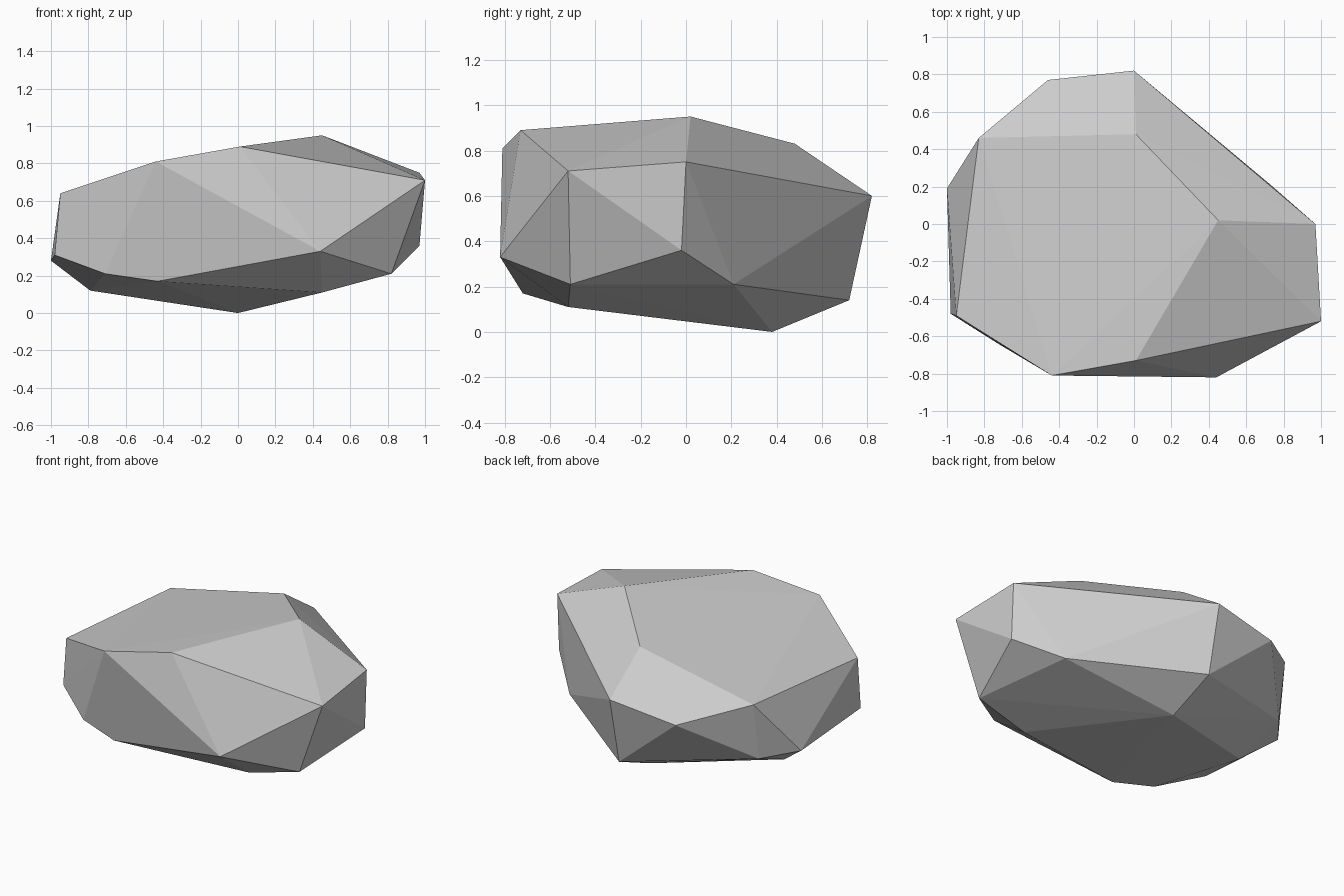
import bpy
import bmesh

# Remove the default object
default_cube = bpy.data.objects.get("Cube")
if default_cube:
    bpy.data.objects.remove(default_cube, do_unlink=True)


def make_material(name, value):
    """Plain grey material, visible in the viewport and in renders."""
    colour = (value, value, value, 1)
    material = bpy.data.materials.new(name)
    material.use_nodes = True
    material.diffuse_color = colour
    shader = next(node for node in material.node_tree.nodes
                  if node.type == "BSDF_PRINCIPLED")
    shader.inputs["Base Color"].default_value = colour
    return material


def make_boulder(name, corner_groups, material):
    """Wrap a faceted convex skin around the chiselled corners."""
    mesh = bpy.data.meshes.new(name)
    skin = bmesh.new()
    for group in corner_groups:
        for corner in group:
            skin.verts.new(corner)
    hull = bmesh.ops.convex_hull(skin, input=skin.verts[:])
    # Discard any corner that ended up inside the skin
    loose = [item for item in hull["geom_interior"]
             if isinstance(item, bmesh.types.BMVert)]
    bmesh.ops.delete(skin, geom=loose, context="VERTS")
    bmesh.ops.recalc_face_normals(skin, faces=skin.faces[:])
    for face in skin.faces:
        face.smooth = False
    skin.to_mesh(mesh)
    skin.free()
    mesh.materials.append(material)
    boulder = bpy.data.objects.new(name, mesh)
    bpy.context.scene.collection.objects.link(boulder)
    return boulder


# Corners of the broad sloping top
crown = [
    (.45, .02, .95), (.01, .48, .83), (.01, -.73, .89),
    (-.44, -.81, .81), (-.95, -.49, .64), (-.83, .46, .65),
]

# Upper rim on the left and back
rim = [
    (.97, 0, .75), (1, -.52, .71), (0, .82, .6), (-.46, .77, .53),
]

# Widest belt
belt = [
    (.97, -.02, .36), (.44, -.82, .33), (-.98, -.48, .31),
    (-1, .19, .28), (-.83, .4, .26),
]

# Undercut sides
undercut = [
    (.82, -.51, .21), (.73, .21, .21), (0, .72, .14),
    (-.71, -.65, .21), (-.43, -.72, .17),
]

# Underside, resting on its lowest corner
underside = [(0, .38, 0), (.45, -.52, .11), (-.79, .07, .12)]

stone_grey = make_material("stone_grey", .6)
make_boulder("boulder", [crown, rim, belt, undercut, underside], stone_grey)
